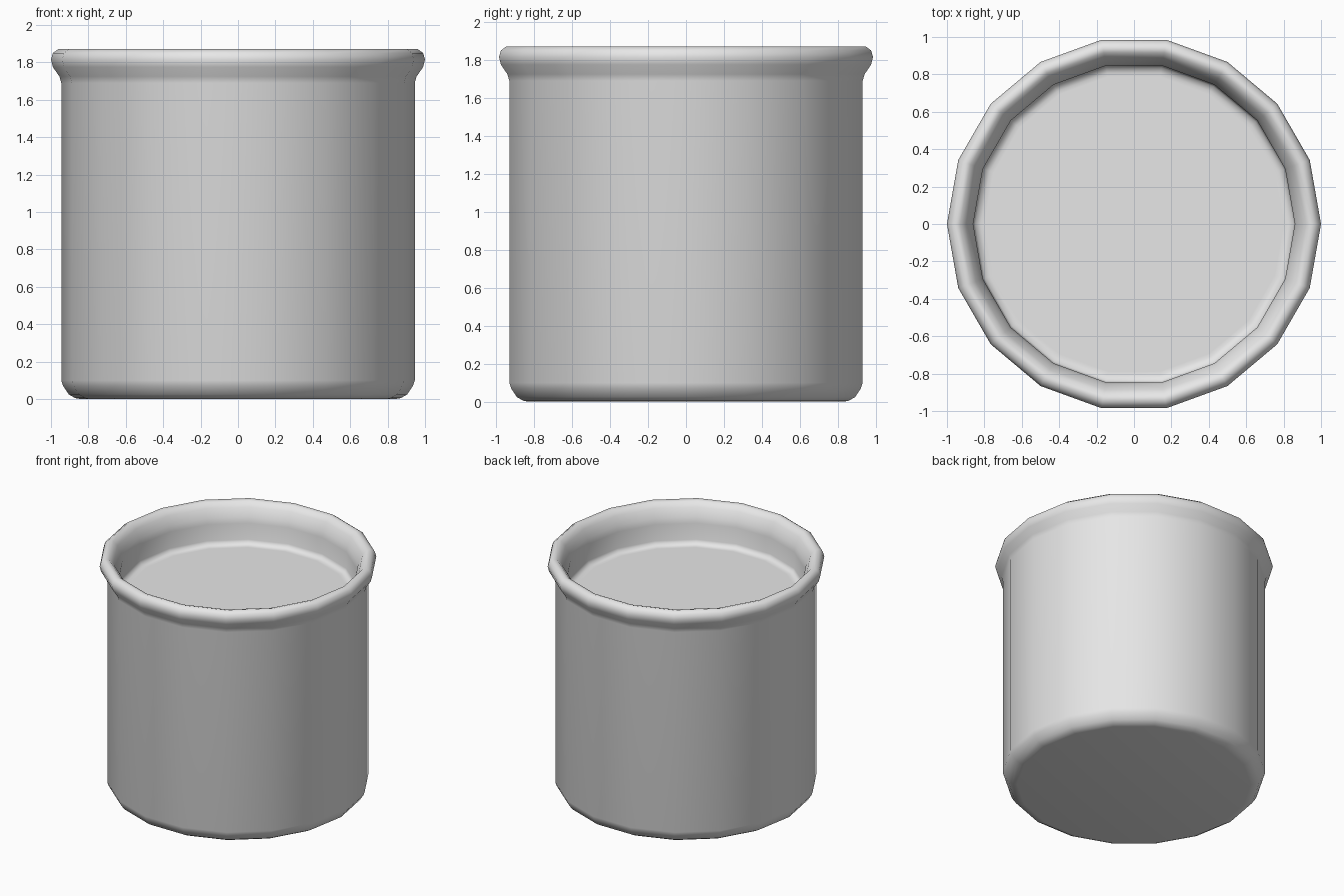
import bpy, bmesh, math

SIDES = 18

cube = bpy.data.objects.get("Cube")
if cube:
    bpy.data.objects.remove(cube, do_unlink=True)


def make_material(name, colour):
    mat = bpy.data.materials.new(name)
    mat.use_nodes = True
    mat.diffuse_color = colour
    mat.node_tree.nodes["Principled BSDF"].inputs["Base Color"].default_value = colour
    return mat


def lathe(name, profile, material):
    """Spin an (r, z) profile about the z axis into a closed solid."""
    bm = bmesh.new()
    verts = [bm.verts.new((r, 0, z)) for r, z in profile]
    edges = [bm.edges.new(pair) for pair in zip(verts, verts[1:])]
    bmesh.ops.spin(bm, geom=verts + edges, cent=(0, 0, 0), axis=(0, 0, 1),
                   angle=math.tau, steps=SIDES)
    bmesh.ops.remove_doubles(bm, verts=bm.verts[:], dist=0.0005)
    bmesh.ops.recalc_face_normals(bm, faces=bm.faces[:])
    mesh = bpy.data.meshes.new(name)
    bm.to_mesh(mesh)
    bm.free()
    mesh.materials.append(material)
    obj = bpy.data.objects.new(name, mesh)
    bpy.context.collection.objects.link(obj)
    bpy.context.view_layer.objects.active = obj
    obj.select_set(True)
    bpy.ops.object.shade_smooth_by_angle(angle=math.radians(60))
    return obj


grey = make_material("light grey", (0.8, 0.8, 0.8, 1))

# Underside and rounded foot
foot = [(0, 0), (0.84, 0), (0.87, 0.005), (0.905, 0.025), (0.935, 0.07), (0.945, 0.1)]
# Straight wall flaring into the rolled rim
rim = [(0.945, 1.69), (0.955, 1.725), (0.99, 1.775), (1.0, 1.815), (0.99, 1.85),
       (0.96, 1.872), (0.93, 1.865), (0.9, 1.83), (0.87, 1.765)]
# Inner wall, rounded corner and raised floor
well = [(0.86, 1.72), (0.86, 1.59), (0.85, 1.565), (0.82, 1.555), (0.8, 1.555), (0, 1.555)]

lathe("pot", foot + rim + well, grey)
